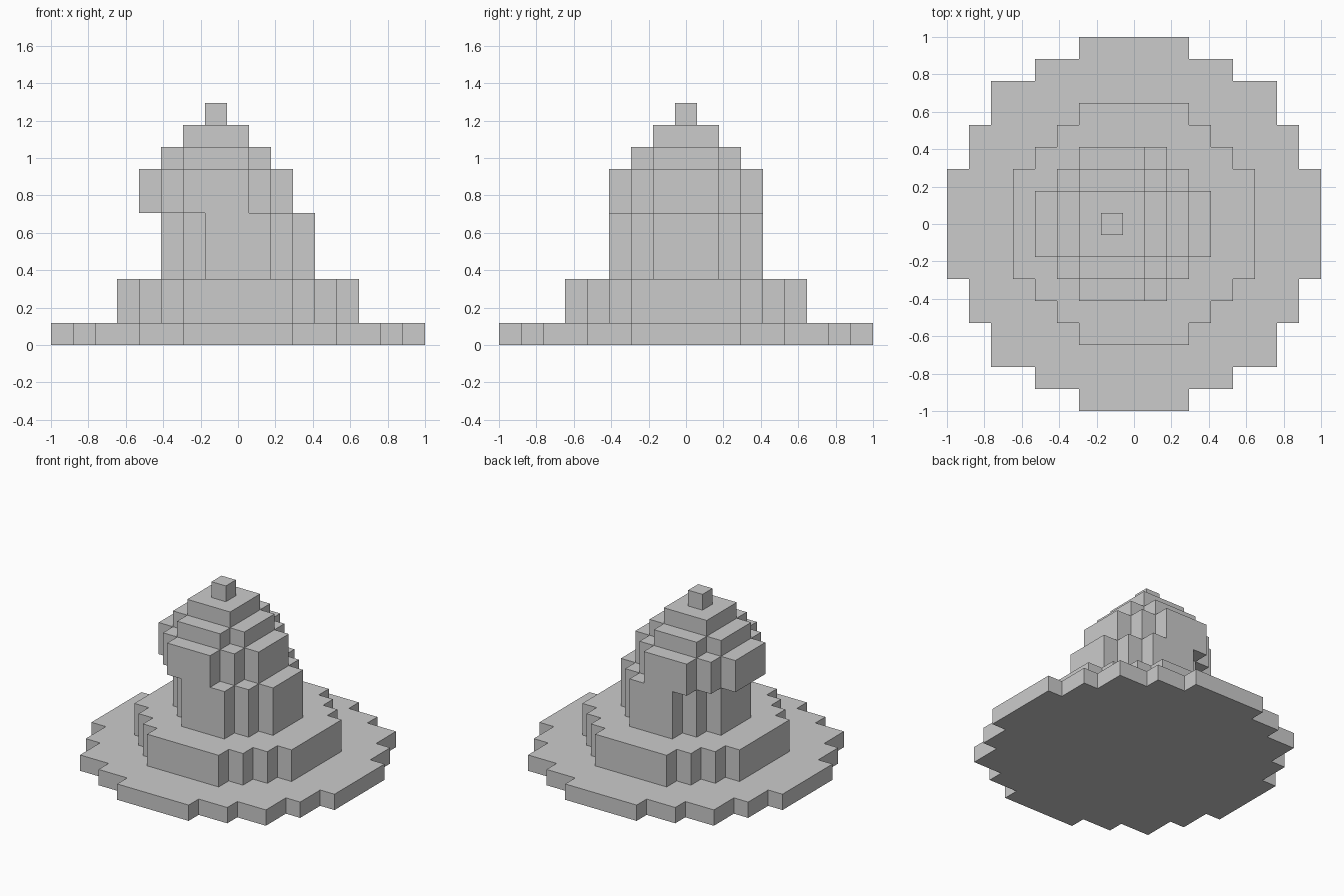
import bpy
import bmesh

if "Cube" in bpy.data.objects:
    bpy.data.objects.remove(bpy.data.objects["Cube"])

U = 2 / 17  # one block: the base is 17 blocks wide


def tier(name, rows, z0, z1, shift=0):
    """Stepped disc: rows = width in blocks of each row from front to back."""
    right = []
    y = -len(rows) / 2
    for i, w in enumerate(rows):
        if i == 0 or rows[i - 1] != w:
            right.append((w / 2, y + i))
        if i == len(rows) - 1 or rows[i + 1] != w:
            right.append((w / 2, y + i + 1))
    outline = right + [(-px, py) for px, py in reversed(right)]

    bm = bmesh.new()
    face = bm.faces.new([bm.verts.new(((px + shift) * U, py * U, z0 * U))
                         for px, py in outline])
    ext = bmesh.ops.extrude_face_region(bm, geom=[face], use_keep_orig=True)
    top = [v for v in ext["geom"] if isinstance(v, bmesh.types.BMVert)]
    bmesh.ops.translate(bm, verts=top, vec=(0, 0, (z1 - z0) * U))
    bmesh.ops.recalc_face_normals(bm, faces=bm.faces)
    mesh = bpy.data.meshes.new(name)
    bm.to_mesh(mesh)
    bm.free()
    bpy.context.collection.objects.link(bpy.data.objects.new(name, mesh))


def symmetric(edge_rows, middle, count):
    return edge_rows + [middle] * count + edge_rows[::-1]


round7 = symmetric([3, 5], 7, 3)

# Wide base and raised step
tier("base_disc", symmetric([5, 9, 13, 13, 15, 15], 17, 5), 0, 1)
tier("lower_step", symmetric([5, 7, 9], 11, 5), 1, 3)
# Column, with the upper part shifted one block left
tier("column", round7, 3, 6)
tier("shifted_column", round7, 6, 8, -1)
# Tapering cap and tip
tier("cap_lower", symmetric([3], 5, 3), 8, 9, -1)
tier("cap_upper", [3, 3, 3], 9, 10, -1)
tier("tip", [1], 10, 11, -1)
